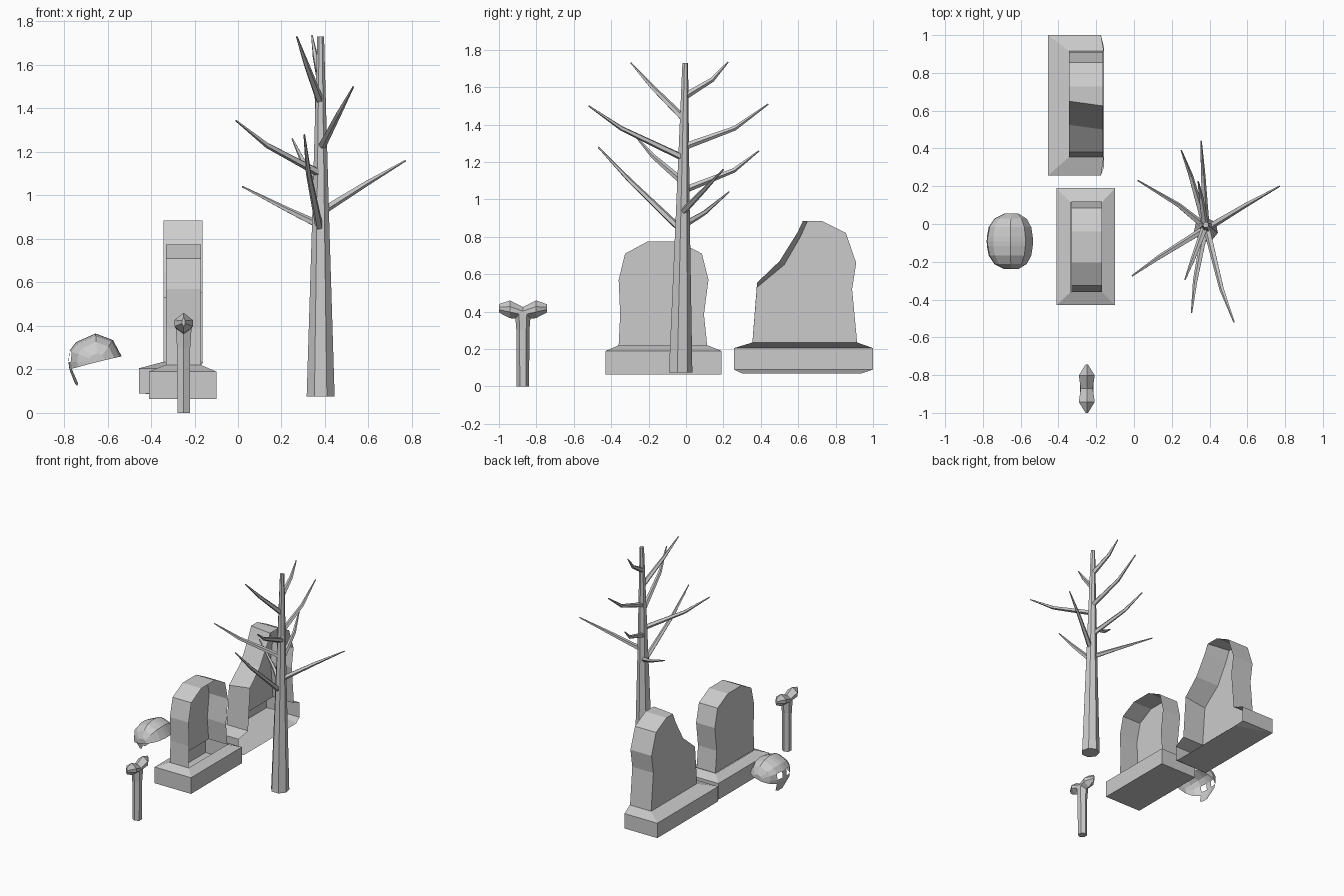
import bpy, bmesh, math
from mathutils import Vector

if "Cube" in bpy.data.objects:
    bpy.data.objects.remove(bpy.data.objects["Cube"])


def make(name, verts, faces):
    me = bpy.data.meshes.new(name)
    me.from_pydata([tuple(v) for v in verts], [], faces)
    bm = bmesh.new()
    bm.from_mesh(me)
    bmesh.ops.recalc_face_normals(bm, faces=bm.faces)
    bm.to_mesh(me)
    bm.free()
    ob = bpy.data.objects.new(name, me)
    bpy.context.collection.objects.link(ob)
    return ob


def loft(name, rings, cap_start=True, cap_end=True):
    """Join rings of equal size with quads."""
    n = len(rings[0])
    verts = [v for r in rings for v in r]
    faces = []
    for k in range(len(rings) - 1):
        for i in range(n):
            j = (i + 1) % n
            faces.append((k*n + i, k*n + j, k*n + n + j, k*n + n + i))
    if cap_start:
        faces.append(tuple(range(n))[::-1])
    if cap_end:
        faces.append(tuple(range(len(verts) - n, len(verts))))
    return make(name, verts, faces)


def tube(name, path, radii, n):
    """Tapered many-sided tube along a path."""
    path = [Vector(p) for p in path]
    rings = []
    for i, p in enumerate(path):
        d = (path[min(i + 1, len(path) - 1)] - path[max(i - 1, 0)]).normalized()
        u = d.cross(Vector((0, 0, 1)))
        u = u.normalized() if u.length > 0.1 else Vector((0, 1, 0))
        w = d.cross(u).normalized()
        rings.append([p + radii[i] * (math.cos(a) * u + math.sin(a) * w)
                      for a in (2 * math.pi * k / n for k in range(n))])
    return loft(name, rings)


def rect(x0, x1, y0, y1, z):
    return [(x0, y0, z), (x1, y0, z), (x1, y1, z), (x0, y1, z)]


def slab(name, back, front, xb, xf):
    """Headstone shell: closed at the back, open on the +x face and below."""
    n = len(back)
    verts = [(xb, y, z) for y, z in back] + [(xf, y, z) for y, z in front]
    faces = [tuple(range(n))]
    faces += [(i, i + 1, n + i + 1, n + i) for i in range(n - 1)]
    return make(name, verts, faces)


# Round headstone and its plinth
loft("round_headstone_base", [rect(-.41, -.10, -.43, .19, .065),
                              rect(-.41, -.10, -.43, .19, .19),
                              rect(-.335, -.17, -.36, .115, .22)], True, False)
prof = [(-.36, .22), (-.352, .385), (-.36, .57), (-.326, .71), (-.205, .775),
        (-.04, .775), (.085, .71), (.12, .57), (.096, .385), (.113, .22)]
slab("round_headstone", prof, prof, -.33, -.17)

# Broken headstone
right_side = [(.727, .885), (.855, .82), (.91, .66), (.888, .52), (.915, .235)]
slab("broken_headstone",
     [(.355, .235), (.38, .53), (.525, .65), (.612, .80), (.65, .885)] + right_side,
     [(.355, .235), (.38, .555), (.50, .67), (.597, .825), (.625, .885)] + right_side,
     -.343, -.163)

# Its plinth, open on the +x side
verts = [(-.175, .257, .09), (-.455, .257, .09), (-.455, 1, .09), (-.175, 1, .09),
         (-.175, .257, .205), (-.455, .257, .205), (-.455, 1, .205), (-.175, 1, .205),
         (-.16, .355, .235), (-.343, .355, .235), (-.343, .915, .235), (-.16, .915, .235),
         (-.16, .30, .07), (-.16, .94, .07)]
faces = [(k + i, k + i + 1, k + i + 5, k + i + 4) for k in (0, 4) for i in range(3)]
faces += [(0, 12, 1), (1, 12, 13, 2), (2, 13, 3)]
make("broken_headstone_base", verts, faces)

# Bare tree: root, bend and tip of each branch
tube("tree_trunk", [(.38, -.032, .075), (.38, -.02, .86), (.38, -.005, 1.73)],
     [.066, .041, .016], 7)
branches = [
    [(.37, -.01, .865), (.235, .10, .93), (.02, .23, 1.04)],
    [(.39, -.02, .93), (.59, .10, 1.055), (.77, .20, 1.16)],
    [(.375, -.04, .85), (.325, -.30, 1.10), (.305, -.47, 1.28)],
    [(.375, -.01, 1.05), (.30, .255, 1.155), (.25, .39, 1.26)],
    [(.37, -.03, 1.105), (.135, -.175, 1.23), (-.01, -.275, 1.345)],
    [(.385, -.02, 1.225), (.465, -.345, 1.38), (.53, -.52, 1.5)],
    [(.38, 0, 1.285), (.365, .26, 1.38), (.355, .44, 1.51)],
    [(.375, -.02, 1.44), (.315, -.18, 1.60), (.27, -.295, 1.73)],
    [(.375, 0, 1.555), (.355, .14, 1.64), (.34, .225, 1.735)],
]
for i, b in enumerate(branches):
    tube("tree_branch_%d" % (i + 1), b, [.019, .013, .004], 5)

# Upright bone: shaft and two knuckles
tube("bone_shaft", [(-.25, -.872, 0), (-.25, -.872, .30), (-.25, -.872, .39)],
     [.033, .035, .042], 6)
rings = []
for d, hw, lo, hi in [(-.128, .007, .395, .44), (-.07, .042, .365, .46), (0, .032, .36, .425),
                      (.07, .042, .365, .46), (.128, .007, .395, .44)]:
    h = hi - lo
    rings.append([(-.25 + sx * hw, -.872 + d, lo + f * h) for sx, f in
                  [(0, 0), (1, .35), (1, .65), (0, 1), (-1, .65), (-1, .35)]])
loft("bone_knuckles", rings)

# Skull: open shell facing -x, centre outline shrunk towards each side
outline = [(-.775, .20), (-.78, .235), (-.775, .285), (-.745, .325), (-.655, .365),
           (-.575, .335), (-.535, .26)]
cx, cz, cy, m = -.645, .235, -.092, len(outline)
cols = [(-.147, .3), (-.12, .7), (-.075, .92), (-.025, .99), (0, 1),
        (.025, .99), (.075, .92), (.12, .7), (.147, .3)]
verts = [(cx + (x - cx) * s, cy + d, cz + (z - cz) * s) for d, s in cols for x, z in outline]
faces = []
for c in range(len(cols) - 1):
    for i in range(m - 1):
        if i == 1 and c in (2, 5):      # eye sockets
            continue
        faces.append((c*m + i, c*m + i + 1, c*m + m + i + 1, c*m + m + i))
faces += [tuple(range(m)), tuple(range(8 * m, 9 * m))]
# upper jaw hanging from the face
k = len(verts)
verts += [(-.735, cy - .05, .135), (-.74, cy - .025, .125), (-.75, cy, .135),
          (-.74, cy + .025, .125), (-.735, cy + .05, .135)]
faces += [((c + 2) * m, (c + 3) * m, k + c + 1, k + c) for c in range(4)]
make("skull", verts, faces)
